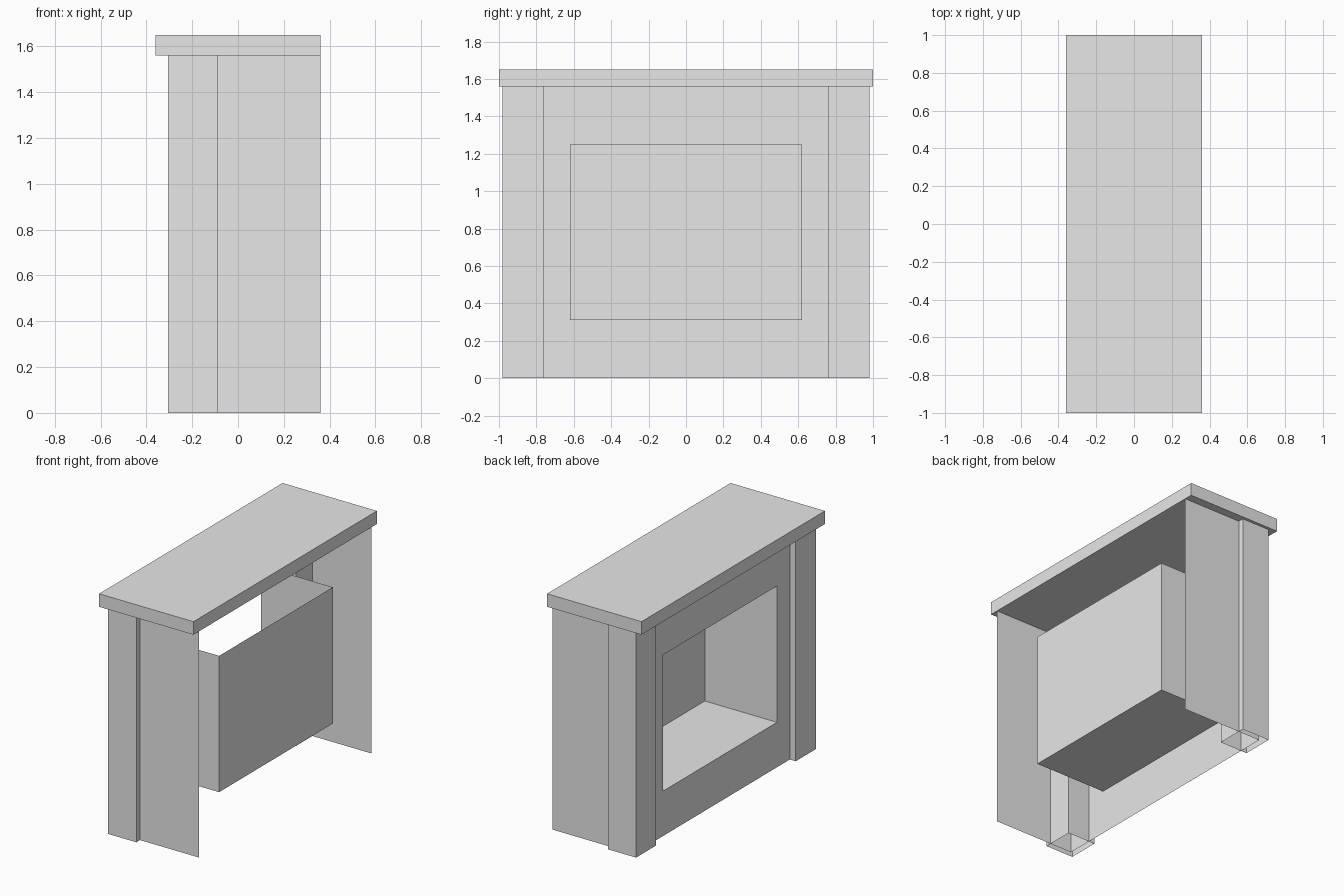
import bpy, bmesh
from mathutils import Vector

cube = bpy.data.objects.get("Cube")
if cube:
    bpy.data.objects.remove(cube, do_unlink=True)

grey = bpy.data.materials.new("plain_grey")
grey.use_nodes = True
grey.diffuse_color = (0.8, 0.8, 0.8, 1)
grey.node_tree.nodes["Principled BSDF"].inputs["Base Color"].default_value = (0.8, 0.8, 0.8, 1)

BACK = 0.36          # open rear edge
TOP = 1.56           # underside of the mantel
WALL = -0.26         # front wall plane


def box(lo, hi, open_sides=()):
    """Box between two corners, without the sides facing the given directions."""
    bm = bmesh.new()
    bmesh.ops.create_cube(bm, size=1)
    lo, hi = Vector(lo), Vector(hi)
    for v in bm.verts:
        v.co = Vector([(a + b) / 2 + c * (b - a) for a, b, c in zip(lo, hi, v.co)])
    bm.normal_update()
    gone = [f for f in bm.faces if any(f.normal.dot(Vector(d)) > 0.9 for d in open_sides)]
    bmesh.ops.delete(bm, geom=gone, context='FACES')
    return bm


def finish(bm, name):
    mesh = bpy.data.meshes.new(name)
    bm.to_mesh(mesh)
    bm.free()
    mesh.materials.append(grey)
    obj = bpy.data.objects.new(name, mesh)
    bpy.context.collection.objects.link(obj)


UP, DOWN, REAR = (0, 0, 1), (0, 0, -1), (1, 0, 0)

# Mantel shelf
finish(box((-BACK, -1, TOP), (BACK, 1, 1.65)), "mantel_shelf")

# Surround: thin front and side walls, with an open-topped firebox pushed back from the front
bm = box((WALL, -0.94, 0), (BACK, 0.94, TOP), (UP, DOWN, REAR))
front = next(f for f in bm.faces if f.normal.x < -0.9)
bmesh.ops.inset_individual(bm, faces=[front], thickness=0.3)
for v in front.verts:
    v.co.y = 0.62 if v.co.y > 0 else -0.62
    v.co.z = 1.25 if v.co.z > TOP / 2 else 0.31
pushed = bmesh.ops.extrude_face_region(bm, geom=[front])["geom"]
for v in pushed:
    if isinstance(v, bmesh.types.BMVert):
        v.co.x = 0.29
if front.is_valid and front.calc_center_median().x < 0:
    bmesh.ops.delete(bm, geom=[front], context='FACES_ONLY')
ceiling = [f for f in bm.faces if all(abs(v.co.z - 1.25) < 0.001 for v in f.verts)]
bmesh.ops.delete(bm, geom=ceiling, context='FACES_ONLY')
bm.normal_update()
finish(bm, "surround_and_firebox")

# Hollow pilasters wrapped round the front corners
for side, y0, y1 in (("right", -0.98, -0.76), ("left", 0.76, 0.98)):
    finish(box((-0.305, y0, 0), (-0.09, y1, TOP), (UP, DOWN)), side + "_pilaster")
